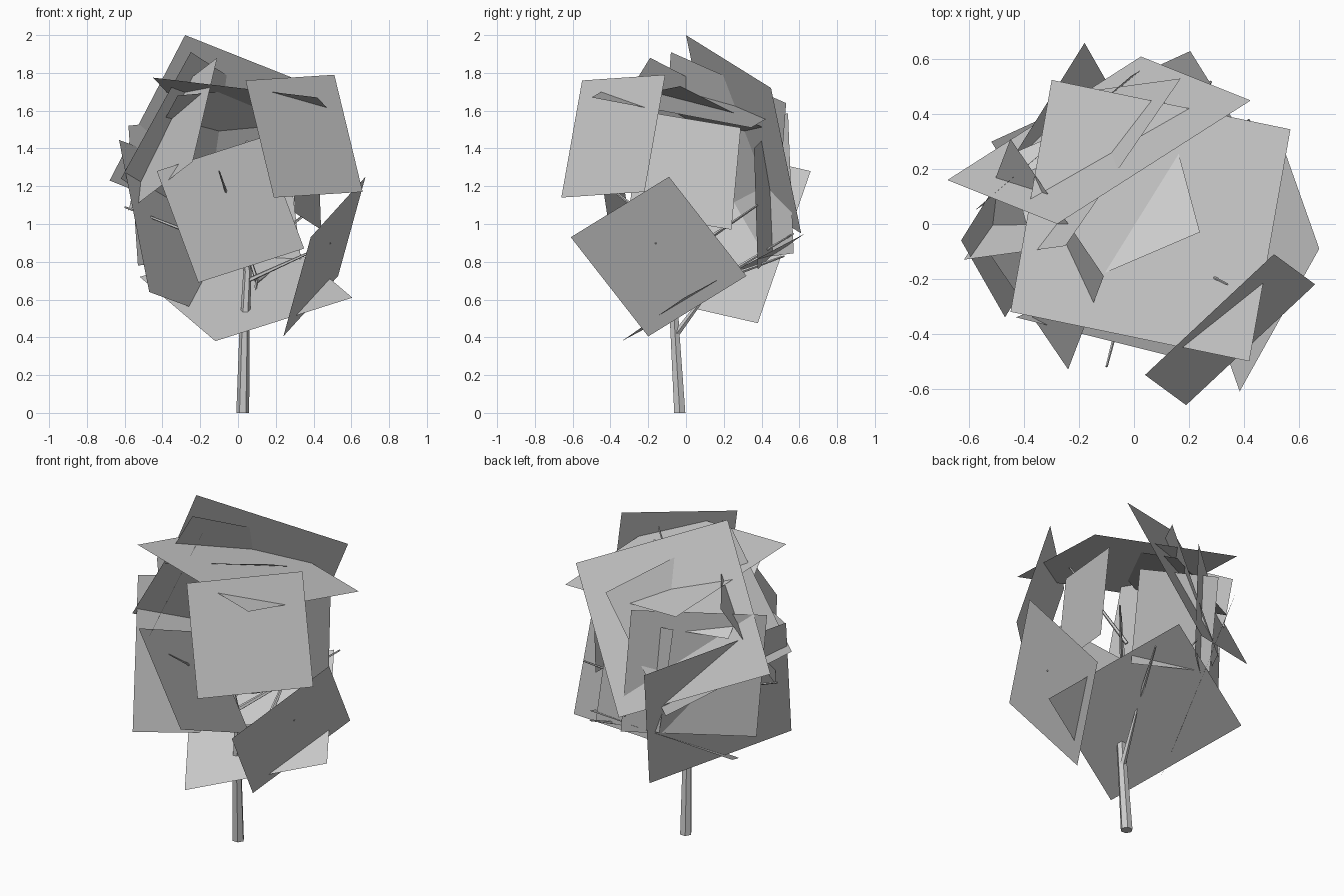
import bpy
from math import cos, sin, tau
from mathutils import Vector


def mesh_object(name, verts, faces):
    mesh = bpy.data.meshes.new(name)
    mesh.from_pydata([tuple(v) for v in verts], [], faces)
    mesh.update()
    obj = bpy.data.objects.new(name, mesh)
    bpy.context.collection.objects.link(obj)
    return obj


def leaf_card(name, corner, a, b):
    """Flat four-sided card from one corner and its two neighbours."""
    c, a, b = Vector(corner), Vector(a), Vector(b)
    return mesh_object(name, [c, a, a + b - c, b], [(0, 1, 2, 3)])


def limb(name, points, radii, sides=5):
    """Faceted tapering tube through a few points."""
    pts = [Vector(p) for p in points]
    verts, faces = [], []
    for i, p in enumerate(pts):
        axis = (pts[min(i + 1, len(pts) - 1)] - pts[max(i - 1, 0)]).normalized()
        if i == 0 and p.z == 0:
            axis = Vector((0, 0, 1))          # flat on the ground
        ref = Vector((1, 0, 0)) if abs(axis.x) < 0.8 else Vector((0, 1, 0))
        v = axis.cross(ref).normalized()
        u = v.cross(axis)
        verts += [p + radii[i] * (cos(tau * k / sides) * u + sin(tau * k / sides) * v)
                  for k in range(sides)]
    for i in range(len(pts) - 1):
        for k in range(sides):
            n = (k + 1) % sides
            faces.append((i * sides + k, i * sides + n,
                          (i + 1) * sides + n, (i + 1) * sides + k))
    faces.append(tuple(reversed(range(sides))))
    faces.append(tuple(range(len(verts) - sides, len(verts))))
    return mesh_object(name, verts, faces)


# Trunk
limb("trunk", [(0.025, -0.033, 0), (0.035, -0.06, 0.45), (0.05, -0.07, 0.75),
               (0.0, -0.09, 1.0), (0.03, -0.08, 1.4)],
     [0.034, 0.027, 0.022, 0.018, 0.006], 6)

# Branches: start, end, start radius
branches = [
    ((0.04, -0.05, 0.42), (0.10, 0.16, 0.70), 0.018),
    ((0.10, 0.16, 0.70), (0.28, 0.52, 0.83), 0.014),
    ((0.10, 0.16, 0.70), (0.02, 0.57, 0.95), 0.012),
    ((0.05, -0.07, 0.70), (0.49, -0.16, 0.90), 0.013),
    ((0.02, -0.08, 0.85), (-0.60, -0.02, 1.09), 0.014),
    ((0.01, -0.09, 0.95), (-0.10, -0.52, 1.28), 0.012),
    ((0.03, -0.06, 0.80), (0.42, 0.38, 1.10), 0.014),
    ((0.01, -0.05, 1.20), (0.34, -0.22, 1.71), 0.012),
]
for i, (a, b, r) in enumerate(branches):
    limb(f"branch_{i + 1}", [a, b], [r, r * 0.35])

# Foliage cards
cards = {
    "front_right": ((0.04, -0.55, 1.76), (0.51, -0.11, 1.79), (0.19, -0.66, 1.14)),
    "right": ((0.675, -0.09, 1.25), (0.385, -0.61, 0.93), (0.53, 0.32, 0.725)),
    "front": ((-0.43, -0.34, 1.28), (0.13, -0.48, 1.46), (-0.21, -0.25, 0.69)),
    "upper_back": ((-0.28, 0.0, 2.0), (0.425, 0.45, 1.72), (-0.68, 0.16, 1.23)),
    "top": ((0.42, -0.50, 1.67), (0.57, 0.345, 1.51), (-0.45, -0.32, 1.775)),
    "bottom": ((-0.12, -0.34, 0.38), (0.605, -0.01, 0.61), (-0.52, 0.30, 0.72)),
    "left": ((-0.47, -0.34, 0.64), (-0.02, 0.38, 0.475), (-0.63, -0.06, 1.445)),
    "back": ((0.04, 0.57, 0.845), (-0.53, 0.08, 0.78), (-0.01, 0.54, 1.585)),
    "upper_left": ((-0.25, -0.08, 1.91), (0.17, 0.53, 1.64), (-0.62, -0.13, 1.24)),
    "front_left": ((-0.11, -0.19, 1.88), (-0.24, -0.53, 1.33), (-0.45, 0.31, 1.62)),
    "under_top": ((0.24, -0.03, 1.73), (-0.32, -0.27, 1.68), (0.10, 0.49, 1.47)),
    "inner_right": ((0.42, 0.29, 1.51), (0.28, -0.25, 1.60), (0.44, 0.24, 0.97)),
    "inner_back": ((0.34, 0.38, 0.76), (-0.15, 0.47, 0.85), (0.26, 0.36, 1.40)),
}
for name, corners in cards.items():
    leaf_card("foliage_" + name, *corners)
